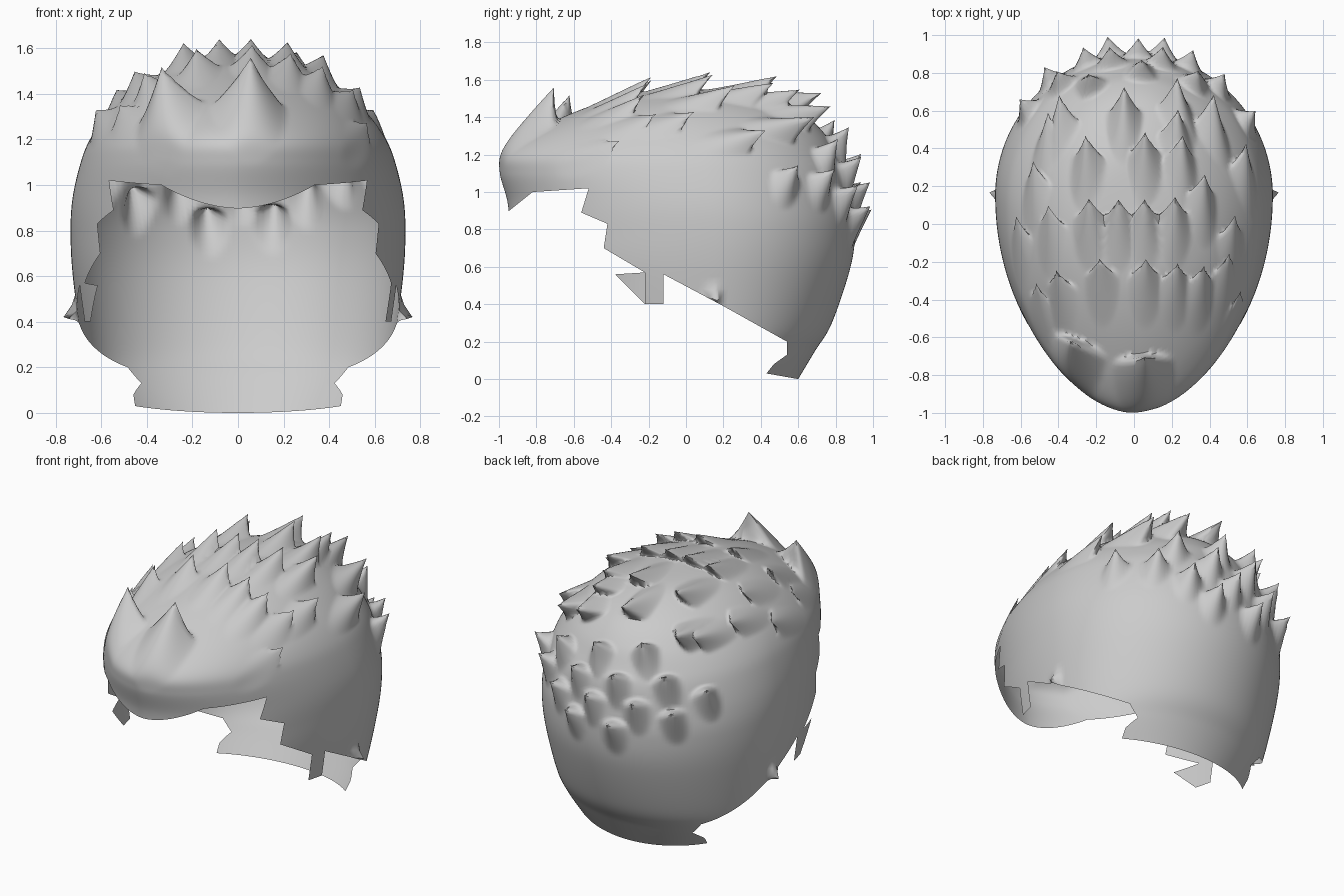
import bpy, bmesh, math
from mathutils import Vector

if "Cube" in bpy.data.objects:
    bpy.data.objects.remove(bpy.data.objects["Cube"])

COLS, ROWS = 220, 115

# Horizontal slices of the cap: height, half width, front y, back y, widest y
SLICES = [
    (0.00, .555, -.70, .60, .12), (0.15, .655, -.75, .69, .12), (0.30, .685, -.82, .78, .14),
    (0.60, .725, -.92, .88, .15), (0.80, .735, -.94, .905, .15), (0.95, .725, -.955, .89, .13),
    (1.10, .69, -.995, .86, .10), (1.20, .65, -.985, .81, .08), (1.30, .58, -.86, .75, .05),
    (1.40, .48, -.66, .65, .03), (1.48, .36, -.45, .50, .03), (1.53, .22, -.25, .33, .03),
    (1.55, .00, .03, .03, .03)]

# Lower hairline from the side (y, z): forehead, sideburn (differs per side), nape
FOREHEAD = [(-1.5, .88), (-.97, .88), (-.82, 1.0), (-.52, 1.02), (-.56, .89), (-.42, .83),
            (-.44, .70), (-.22, .57)]
SIDEBURN = {-1: [(-.38, .56), (-.22, .40), (-.12, .40), (-.12, .56)],
            1: [(-.22, .40), (-.12, .40), (-.12, .56)]}
NAPE = [(.20, .39), (.54, .20), (.54, .13), (.47, .08), (.43, .03), (.60, 0)]
HAIRLINE = {s: FOREHEAD + SIDEBURN[s] + NAPE for s in (-1, 1)}

# Tuft tips on the crown (x, y) and on the back (x, z)
FRINGE = [(.05, -.69), (-.30, -.62)]
CROWN = [(.06, -.17), (-.18, -.17), (-.40, -.23), (.23, -.20),
         (.36, -.21), (.50, -.15), (-.52, -.30), (.55, -.35), (-.24, .13), (-.08, .13), (.06, .13),
         (.22, .14), (-.45, .10), (.36, .26), (-.61, .05), (.53, .05), (-.52, .33), (-.24, .45),
         (.06, .48), (.24, .45), (-.45, .58), (.22, .59), (.40, .65), (-.38, .65), (.58, .42),
         (-.05, .70), (.22, .74)]
BACK = [(-.21, 1.33), (.04, 1.30), (.30, 1.24), (-.37, 1.18), (.43, 1.10), (-.12, 1.17),
        (.14, 1.16), (.58, 1.12), (-.55, 1.10), (.02, 1.04), (-.24, 1.04), (.28, 1.02),
        (-.42, .98), (.14, .91), (-.12, .90)]


def spline(t):
    """Smooth interpolation through the slices, t in 0..1."""
    f = t * (len(SLICES) - 1)
    i = min(int(f), len(SLICES) - 2)
    u = f - i
    p = [SLICES[max(0, min(len(SLICES) - 1, i + k))] for k in (-1, 0, 1, 2)]
    return [.5 * (2 * b + (c - a) * u + (2 * a - 5 * b + 4 * c - d) * u * u
                  + (3 * b - a - 3 * c + d) * u ** 3) for a, b, c, d in zip(*p)]


def inside(p):
    outline = HAIRLINE[1 if p.x > 0 else -1] + [(1.5, 0), (1.5, 3), (-1.5, 3)]
    hit = False
    for (y0, z0), (y1, z1) in zip(outline, outline[1:] + outline[:1]):
        if (z0 > p.z) != (z1 > p.z) and p.y < (y1 - y0) * (p.z - z0) / (z1 - z0) + y0:
            hit = not hit
    return hit


# Cap shell
bm = bmesh.new()
rings = []
for r in range(ROWS):
    z, w, yf, yb, yc = spline(r / ROWS)
    ring = []
    for c in range(COLS):
        a = 2 * math.pi * c / COLS
        s, k = math.sin(a), math.cos(a)
        y = yc + s * ((yb - yc) if s > 0 else (yc - yf))
        x = w * math.copysign(abs(k) ** (1.0 if s > 0 else 1.1), k)
        ring.append(bm.verts.new((x, y, z)))
    rings.append(ring)
for lo, hi in zip(rings, rings[1:]):
    for c in range(COLS):
        d = (c + 1) % COLS
        bm.faces.new((lo[c], lo[d], hi[d], hi[c]))
pole = bm.verts.new((0, .03, 1.55))
for c in range(COLS):
    bm.faces.new((rings[-1][c], rings[-1][(c + 1) % COLS], pole))
bm.normal_update()

rest = [(v, v.co.copy(), v.normal.copy()) for v in bm.verts]
shift = {}


def tuft(cost, push, lean, ahead, behind, width, power=1.35):
    """Pull a leaning spike out of the shell around the vertex of least cost."""
    _, p, n = min(rest, key=lambda e: cost(e[1]))
    tip = n * push + lean
    flow = (lean - n * lean.dot(n)).normalized()
    side = n.cross(flow)
    for v, co, _ in rest:
        q = co - p
        if q.length > .5:
            continue
        along = q.dot(flow)
        dist = math.hypot(along / (behind if along > 0 else ahead), q.dot(side) / width)
        f = 1 - math.hypot(dist, abs(q.dot(n)) / .25)
        if f > 0:
            move = tip * f ** power
            if move.length > shift.get(v, Vector()).length:
                shift[v] = move


# Tall fringe tufts at the front
for x, y in FRINGE:
    tuft(lambda p: math.hypot(p.x - x, p.y - y + .05) + (9 if p.z < .95 else 0),
         .09, Vector((0, .08, .12)), .40, .07, .17)
# Crown tufts swept back, flatter at the sides
for x, y in CROWN:
    outer = abs(x) > .42
    tuft(lambda p: math.hypot(p.x - x * .97, p.y - y + .12) + (9 if p.z < .95 else 0),
         .035 if outer else .06, Vector((0, .12, .035)), .27, .05, .10)
# Back tufts
for x, z in BACK:
    tuft(lambda p: math.hypot(p.x - x, p.z - z + .05) + (9 if p.y < 0 else 0),
         .08, Vector((0, .02, .055)), .17, .06, .09)
# Small nubs behind the ears
for sx in (-1, 1):
    tuft(lambda p: (p - Vector((sx * .69, .14, .46))).length, .06, Vector((0, .02, -.02)), .06, .06, .06)
for v, move in shift.items():
    v.co += move

# Trim each half of the shell along its hairline
for sx in (-1, 1):
    for (y0, z0), (y1, z1) in zip(HAIRLINE[sx], HAIRLINE[sx][1:]):
        ya, yb = min(y0, y1) - .06, max(y0, y1) + .06
        za, zb = min(z0, z1) - .06, max(z0, z1) + .06
        faces = []
        for f in bm.faces:
            m = f.calc_center_median()
            if m.x * sx > 0 and ya < m.y < yb and za < m.z < zb:
                faces.append(f)
        geom = faces + list({e for f in faces for e in f.edges}) + list({v for f in faces for v in f.verts})
        bmesh.ops.bisect_plane(bm, geom=geom, dist=1e-5, plane_co=(0, y0, z0),
                               plane_no=(0, z1 - z0, y0 - y1))
cut = [f for f in bm.faces if not inside(f.calc_center_median())]
bmesh.ops.delete(bm, geom=cut, context='FACES')
bmesh.ops.recalc_face_normals(bm, faces=bm.faces)

mesh = bpy.data.meshes.new("spiky_hair")
bm.to_mesh(mesh)
bm.free()
hair = bpy.data.objects.new("spiky_hair", mesh)
bpy.context.collection.objects.link(hair)
grey = bpy.data.materials.new("light_grey")
grey.diffuse_color = (.6, .6, .6, 1)
grey.use_nodes = True
grey.node_tree.nodes["Principled BSDF"].inputs["Base Color"].default_value = grey.diffuse_color
mesh.materials.append(grey)
bpy.context.view_layer.objects.active = hair
hair.select_set(True)
bpy.ops.object.shade_smooth_by_angle(angle=math.radians(60))
